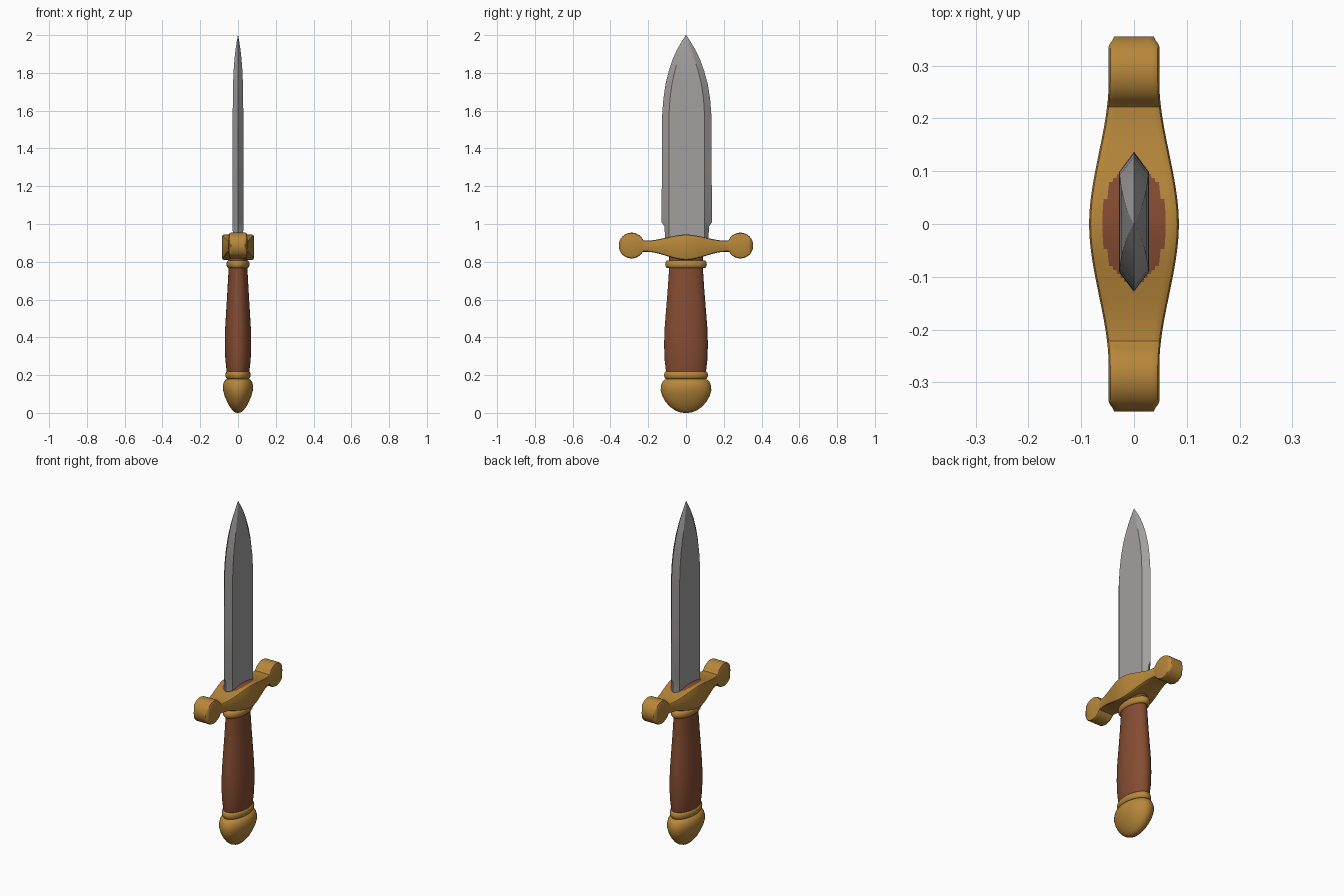
import bpy, math

if "Cube" in bpy.data.objects:
    bpy.data.objects.remove(bpy.data.objects["Cube"])

def material(name, rgb):
    m = bpy.data.materials.new(name)
    m.diffuse_color = (*rgb, 1)
    m.use_nodes = True
    m.node_tree.nodes["Principled BSDF"].inputs["Base Color"].default_value = m.diffuse_color
    return m

GOLD = material("gold", (0.47, 0.24, 0.042))
BROWN = material("brown leather", (0.235, 0.072, 0.032))
STEEL = material("steel", (0.36, 0.35, 0.345))

def loft(name, rings, mats, angle=40):
    """Skin a list of equal-length closed rings and cap both ends."""
    n = len(rings[0])
    verts = [p for r in rings for p in r]
    faces = [tuple(reversed(range(n))),
             tuple(range((len(rings) - 1) * n, len(rings) * n))]
    for i in range(len(rings) - 1):
        for j in range(n):
            k = (j + 1) % n
            faces.append((i * n + j, i * n + k, (i + 1) * n + k, (i + 1) * n + j))
    me = bpy.data.meshes.new(name)
    me.from_pydata(verts, [], faces)
    ob = bpy.data.objects.new(name, me)
    bpy.context.collection.objects.link(ob)
    for m in mats:
        me.materials.append(m)
    bpy.ops.object.select_all(action='DESELECT')
    bpy.context.view_layer.objects.active = ob
    ob.select_set(True)
    bpy.ops.object.mode_set(mode='EDIT')
    bpy.ops.mesh.select_all(action='SELECT')
    bpy.ops.mesh.normals_make_consistent(inside=False)
    bpy.ops.object.mode_set(mode='OBJECT')
    bpy.ops.object.shade_smooth_by_angle(angle=math.radians(angle))
    return ob

def oval(z, rx, ry, n=48):
    return [(rx * math.cos(2 * math.pi * i / n), ry * math.sin(2 * math.pi * i / n), z)
            for i in range(n)]

def turned(name, profile, mat):
    """Oval turned part from (z, half width x, half width y) rows."""
    return loft(name, [oval(*row) for row in profile], [mat])

# Pommel: flattened egg
turned("pommel", [(0.0, .006, .012), (.004, .018, .035), (.015, .030, .060),
                  (.035, .045, .088), (.06, .058, .109), (.09, .071, .126),
                  (.12, .079, .134), (.14, .080, .133), (.16, .076, .127),
                  (.175, .067, .115), (.182, .052, .09)], GOLD)

# Grip with a gentle swell
turned("grip", [(.17, .052, .095), (.22, .060, .106), (.28, .067, .113), (.36, .070, .116),
                (.45, .068, .113), (.55, .062, .105), (.65, .056, .097),
                (.74, .051, .091), (.85, .050, .090)], BROWN)

# Collars at both ends of the grip
def collar(name, z, rx, ry, h=.021, b=.014):
    rows = []
    for i in range(13):
        a = -math.pi / 2 + math.pi * i / 12
        o = b * (math.cos(a) - 1)
        rows.append((z + h * math.sin(a), rx + o, ry + o))
    turned(name, rows, GOLD)

collar("lower_collar", .200, .067, .116)
collar("upper_collar", .787, .061, .110)

# Guard: bar that swells in the middle, with rounded knob ends
def smooth(t):
    t = max(0, min(1, t))
    return t * t * (3 - 2 * t)

def guard_ring(y):
    a = abs(y)
    s = smooth(1 - a / .21)
    top, bot = .912 + .032 * s, .853 - .043 * s
    if a > .288:
        top = bot = .886
    d = .068 ** 2 - (a - .288) ** 2
    if d > 0:
        r = math.sqrt(d)
        top, bot = max(top, .886 + r), min(bot, .886 - r)
    w = .048 + .037 * smooth(1 - a / .27) - .010 * smooth((a - .335) / .021)
    c = min(.010, (top - bot) * .3)
    n = 20
    xs = [-(w - c) + 2 * (w - c) * i / n for i in range(n + 1)]
    ring = [(x, y, top) for x in xs]
    ring += [(w - c * .3, y, top - c * .3), (w, y, top - c), (w, y, bot + c),
             (w - c * .3, y, bot + c * .3)]
    ring += [(x, y, bot) for x in reversed(xs)]
    ring += [(-w + c * .3, y, bot + c * .3), (-w, y, bot + c), (-w, y, top - c),
             (-w + c * .3, y, top - c * .3)]
    return ring

END = .3558
ys = [END * math.sin(math.pi / 2 * (-1 + 2 * i / 140)) for i in range(141)]
guard = loft("guard", [guard_ring(y) for y in ys], [GOLD, BROWN])
# Brown inlay on the top face around the blade
for p in guard.data.polygons:
    c = p.center
    if p.normal.z > .7 and (c.x / .06) ** 2 + (c.y / .112) ** 2 < 1:
        p.material_index = 1

# Blade: six-sided section, short shoulder at the base, curved point
def blade_ring(z, edge, flat, thick):
    o = .004 * min(1, (2 - z) / .3)
    return [(0, edge + o, z), (thick, flat + o, z), (thick, -flat + o, z),
            (0, -edge + o, z), (-thick, -flat + o, z), (-thick, flat + o, z)]

rows = [(.88, .115, .095, .027), (.985, .117, .095, .028), (1.01, .133, .095, .028),
        (1.3, .132, .095, .028), (1.58, .130, .094, .028), (1.66, .124, .089, .0275),
        (1.74, .112, .078, .026), (1.81, .094, .062, .0235), (1.87, .073, .044, .019),
        (1.92, .050, .027, .0135), (1.96, .027, .012, .0075), (2.0, .001, .0005, .0005)]
loft("blade", [blade_ring(*r) for r in rows], [STEEL], 20)
